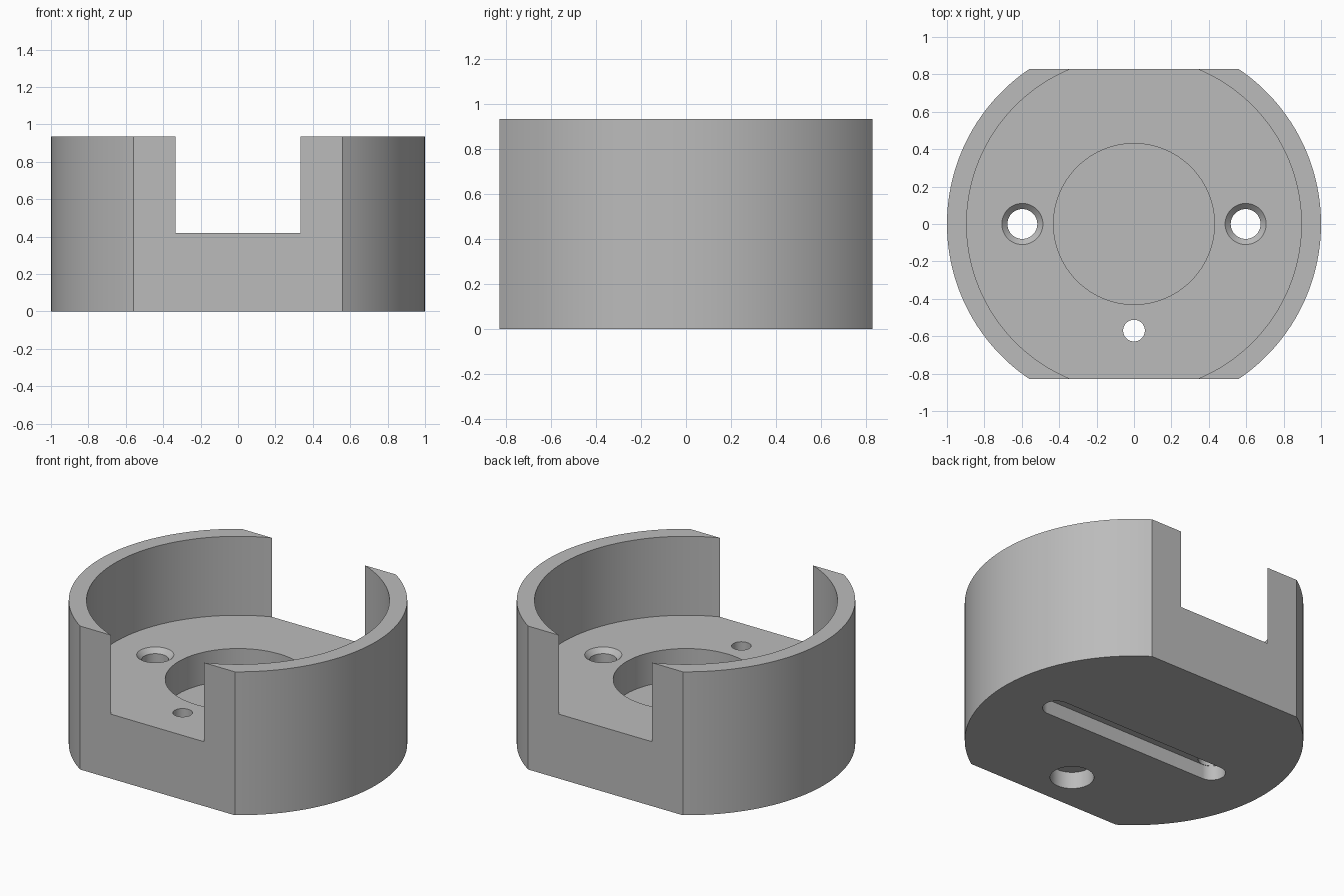
import bpy, bmesh, math

if "Cube" in bpy.data.objects:
    bpy.data.objects.remove(bpy.data.objects["Cube"])

HEIGHT, FLOOR, FLAT = 0.935, 0.42, 0.83


def arc(cx, cy, r, a0, a1, n):
    return [(cx + r * math.cos(a0 + (a1 - a0) * i / n),
             cy + r * math.sin(a0 + (a1 - a0) * i / n)) for i in range(n + 1)]


def circle(cx, cy, r, n):
    return arc(cx, cy, r, 0, 2 * math.pi, n)[:-1]


def loft(name, rings):
    """Closed solid through matching rings, each given as (outline, z)."""
    bm = bmesh.new()
    loops = [[bm.verts.new((x, y, z)) for x, y in pts] for pts, z in rings]
    n = len(loops[0])
    bm.faces.new(list(reversed(loops[0])))
    bm.faces.new(loops[-1])
    for low, high in zip(loops, loops[1:]):
        for i in range(n):
            j = (i + 1) % n
            bm.faces.new((low[i], low[j], high[j], high[i]))
    bmesh.ops.recalc_face_normals(bm, faces=bm.faces)
    mesh = bpy.data.meshes.new(name)
    bm.to_mesh(mesh)
    bm.free()
    obj = bpy.data.objects.new(name, mesh)
    bpy.context.collection.objects.link(obj)
    return obj


def prism(name, pts, z0, z1):
    return loft(name, [(pts, z0), (pts, z1)])


def cut(body, cutter):
    bpy.context.view_layer.objects.active = body
    mod = body.modifiers.new("cut", 'BOOLEAN')
    mod.operation = 'DIFFERENCE'
    mod.solver = 'EXACT'
    mod.object = cutter
    bpy.ops.object.modifier_apply(modifier=mod.name)
    bpy.data.objects.remove(cutter, do_unlink=True)


# Round body with flats on the front and back
a = math.asin(FLAT)
outline = arc(0, 0, 1, -a, a, 48) + arc(0, 0, 1, math.pi - a, math.pi + a, 48)
body = prism("cup_body", outline, 0, HEIGHT)

# Wide pocket, which opens through both flats
cut(body, prism("pocket", circle(0, 0, 0.895, 128), FLOOR, 1.2))

# Shallow round recess in the pocket floor
cut(body, prism("recess", circle(0, 0, 0.43, 96), 0.21, 0.6))

# Countersunk screw holes
for sx in (-1, 1):
    small, wide = circle(sx * 0.597, 0, 0.08, 48), circle(sx * 0.597, 0, 0.11, 48)
    cut(body, loft("screw_hole", [(small, -0.1), (small, FLOOR - 0.03),
                                  (wide, FLOOR), (wide, 0.6)]))

# Slot in the underside joining the screw holes
h = math.pi / 2
slot = arc(0.597, 0, 0.083, -h, h, 24) + arc(-0.597, 0, 0.083, h, 3 * h, 24)
cut(body, prism("slot", slot, -0.1, 0.095))

# Front hole, counterbored from below
narrow, bore = circle(0, -0.57, 0.058, 48), circle(0, -0.57, 0.13, 48)
cut(body, loft("front_hole", [(bore, -0.1), (bore, 0.11), (narrow, 0.11), (narrow, 0.6)]))

# Single grey material
grey = bpy.data.materials.new("grey")
grey.diffuse_color = (0.5, 0.5, 0.5, 1)
grey.use_nodes = True
grey.node_tree.nodes["Principled BSDF"].inputs["Base Color"].default_value = grey.diffuse_color
body.data.materials.clear()
body.data.materials.append(grey)

bpy.ops.object.select_all(action='DESELECT')
body.select_set(True)
bpy.context.view_layer.objects.active = body
bpy.ops.object.shade_smooth_by_angle(angle=math.radians(30))
